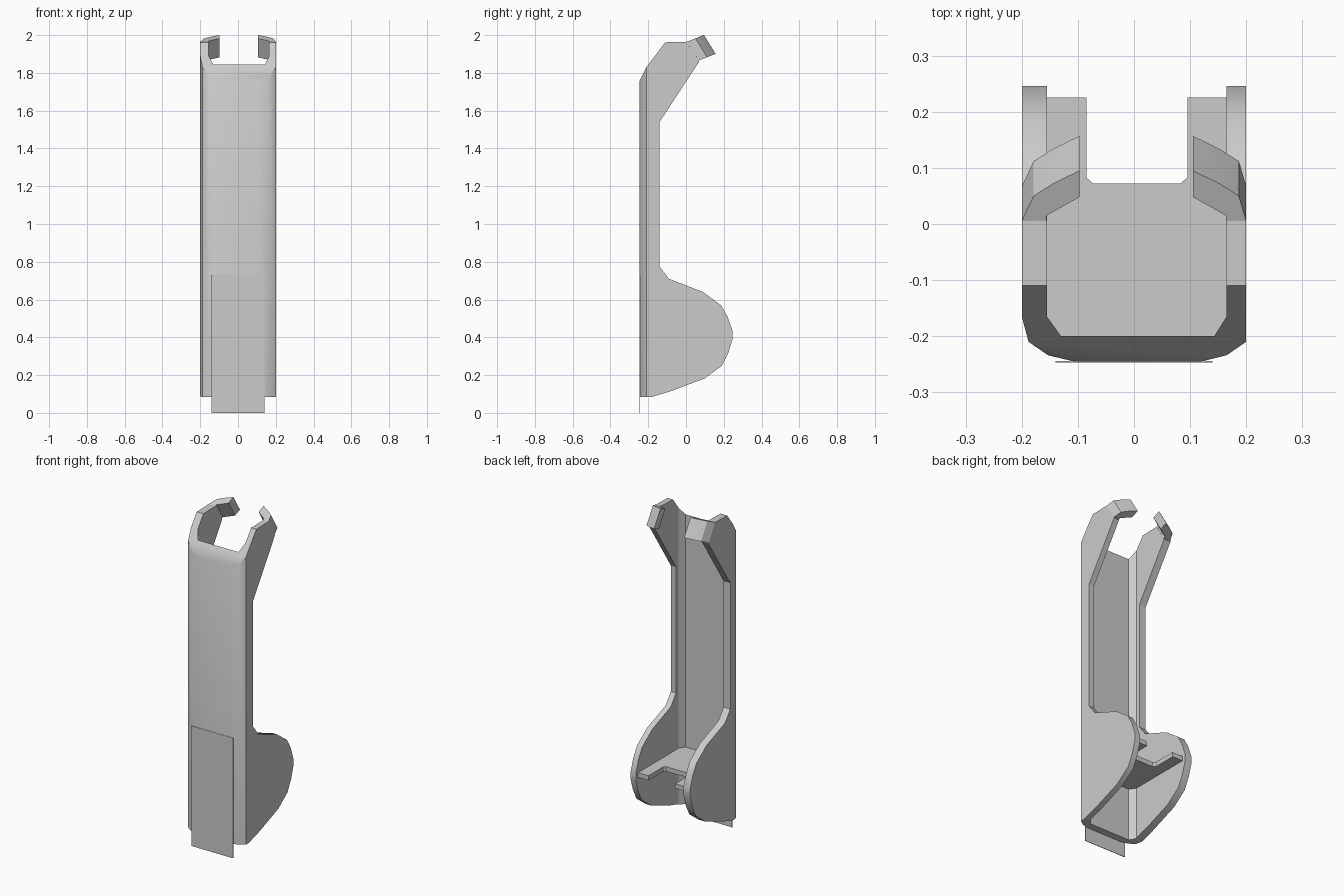
import bpy, bmesh, math
from mathutils import Vector

cube = bpy.data.objects.get("Cube")
if cube:
    bpy.data.objects.remove(cube, do_unlink=True)

grey = bpy.data.materials.new("plain grey")
grey.use_nodes = True
grey.diffuse_color = (0.6, 0.6, 0.6, 1)
grey.node_tree.nodes["Principled BSDF"].inputs["Base Color"].default_value = (0.6, 0.6, 0.6, 1)


def prism(name, outline, offset):
    """Extrude a closed 3D outline along an offset."""
    bm = bmesh.new()
    base = bm.faces.new([bm.verts.new(p) for p in outline])
    moved = bmesh.ops.extrude_face_region(bm, geom=[base], use_keep_orig=True)["geom"]
    bmesh.ops.translate(bm, vec=Vector(offset),
                        verts=[g for g in moved if isinstance(g, bmesh.types.BMVert)])
    bmesh.ops.recalc_face_normals(bm, faces=bm.faces)
    mesh = bpy.data.meshes.new(name)
    bm.to_mesh(mesh)
    bm.free()
    mesh.materials.append(grey)
    obj = bpy.data.objects.new(name, mesh)
    bpy.context.collection.objects.link(obj)
    return obj


def activate(obj):
    bpy.ops.object.select_all(action='DESELECT')
    obj.select_set(True)
    bpy.context.view_layer.objects.active = obj


def smooth(obj):
    activate(obj)
    bpy.ops.object.shade_smooth_by_angle(angle=math.radians(32))


# U-shaped channel: plan section, trimmed by the side silhouette
section = [(-.2, .3), (-.2, -.165), (-.188, -.21), (-.153, -.234), (-.107, -.245),
           (.12, -.245), (.165, -.234), (.2, -.21), (.2, .3),
           (.165, .3), (.165, -.165), (.143, -.2), (-.13, -.2), (-.155, -.165), (-.155, .3)]
silhouette = [(-.25, .085), (-.18, .085), (-.08, .115), (.1, .183), (.19, .25), (.225, .32),
              (.246, .39), (.246, .435), (.22, .51), (.185, .57), (.09, .64), (-.09, .71),
              (-.14, .775), (-.14, 1.54), (.07, 1.86), (.005, 1.965), (-.11, 1.962),
              (-.21, 1.83), (-.245, 1.76), (-.25, 1.75)]
channel = prism("channel_body", [(x, y, 0) for x, y in section], (0, 0, 2.1))
trim = prism("trim_shape", [(-.4, y, z) for y, z in silhouette], (.8, 0, 0))
trim.hide_render = True
activate(channel)
cut = channel.modifiers.new("trim", 'BOOLEAN')
cut.operation = 'INTERSECT'
cut.solver = 'EXACT'
cut.object = trim
bpy.ops.object.modifier_apply(modifier=cut.name)
bpy.data.objects.remove(trim, do_unlink=True)
smooth(channel)

# Curled hooks at the top of the side walls
curl = [(.2, .005), (.183, .05), (.148, .072), (.101, .095),
        (.101, .048), (.16, .015), (.16, .0)]
for side, name in ((-1, "right_hook"), (1, "left_hook")):
    path = [(side * x + (.004 if x < .2 else 0), y, 1.963 + .4 * y) for x, y in curl]
    smooth(prism(name, path, (0, .062, -.1)))

# Inner shelf with two prongs
shelf = [(-.17, -.205), (.175, -.205), (.175, .225), (.095, .225), (.095, .083),
         (.083, .072), (-.073, .072), (-.085, .083), (-.085, .225), (-.17, .225)]
prism("inner_shelf", [(x, y, .402) for x, y in shelf], (0, 0, .028))

# Thin tab hanging below the front wall
prism("front_tab", [(-.14, -.247, 0), (.14, -.247, 0), (.14, -.247, .73), (-.14, -.247, .73)],
      (0, .003, 0))
